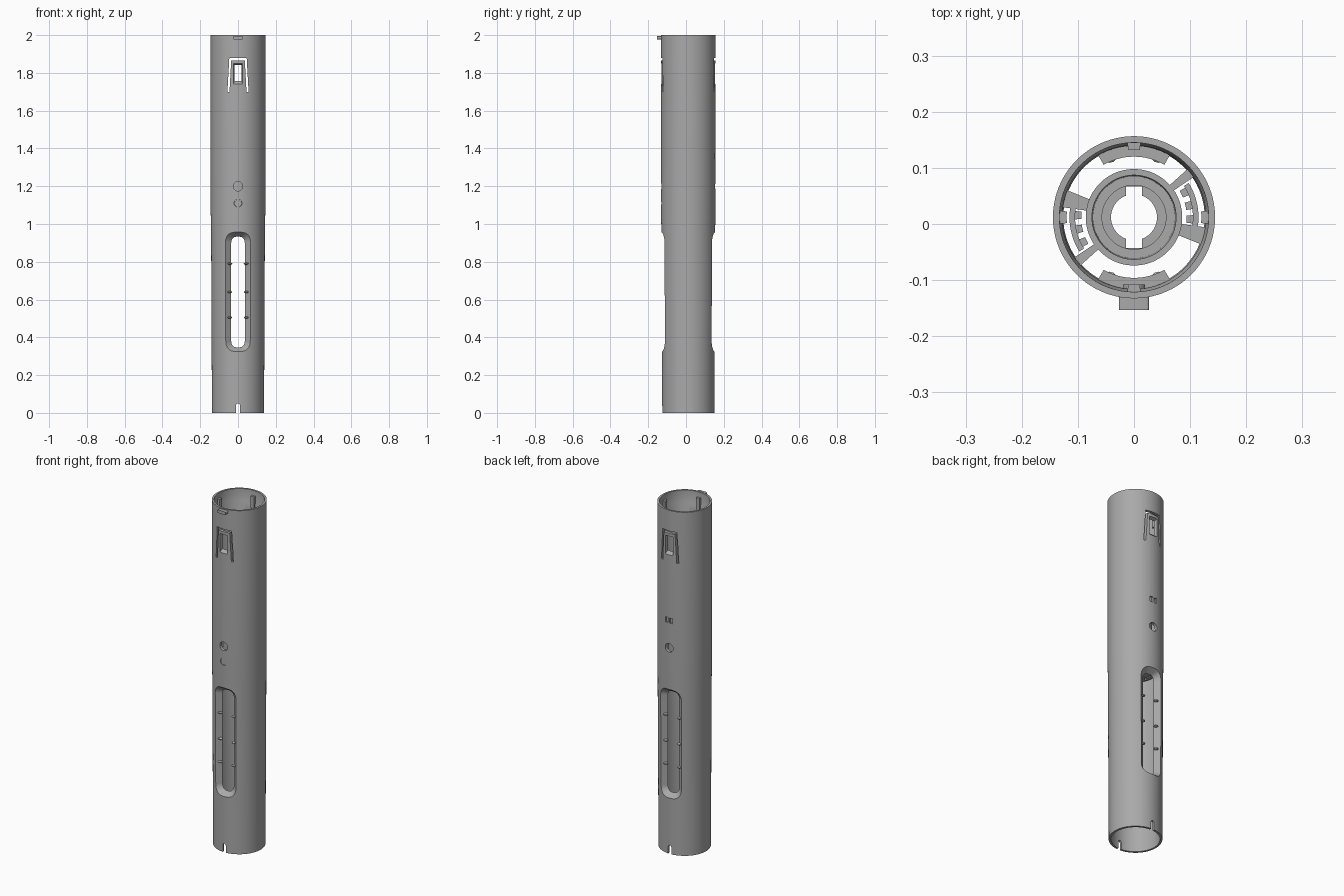
import bpy, bmesh, math
from mathutils import Vector

if "Cube" in bpy.data.objects:
    bpy.data.objects.remove(bpy.data.objects["Cube"], do_unlink=True)

CY = 0.012  # the tube axis sits slightly behind the origin
grey = bpy.data.materials.new("plain grey")
grey.use_nodes = True
colour = (0.4, 0.4, 0.4, 1)
grey.diffuse_color = colour
grey.node_tree.nodes["Principled BSDF"].inputs["Base Color"].default_value = colour


def make(name, bm):
    bmesh.ops.recalc_face_normals(bm, faces=bm.faces)
    mesh = bpy.data.meshes.new(name)
    bm.to_mesh(mesh)
    bm.free()
    mesh.materials.append(grey)
    obj = bpy.data.objects.new(name, mesh)
    bpy.context.collection.objects.link(obj)
    return obj


def loft(bm, rings, closed=False):
    """Skin between rings of points, capping the ends unless closed."""
    loops = [[bm.verts.new(p) for p in ring] for ring in rings]
    n = len(loops[0])
    pairs = list(zip(loops, loops[1:]))
    if closed:
        pairs.append((loops[-1], loops[0]))
    else:
        bm.faces.new(loops[0])
        bm.faces.new(loops[-1])
    for a, b in pairs:
        for i in range(n):
            j = (i + 1) % n
            bm.faces.new((a[i], a[j], b[j], b[i]))


def lathe(name, profile, steps=96):
    """Revolve a closed radius/height profile about the tube axis."""
    bm = bmesh.new()
    rings = []
    for i in range(steps):
        a = math.tau * (i + 0.5) / steps
        rings.append([(r * math.cos(a), CY + r * math.sin(a), z) for r, z in profile])
    loft(bm, rings, closed=True)
    return make(name, bm)


def arc(name, r0, r1, mid, half, z0, z1, steps=16):
    """Curved block between two radii, angles in degrees."""
    bm = bmesh.new()
    rings = []
    for i in range(steps + 1):
        a = math.radians(mid - half + 2 * half * i / steps)
        rings.append([(r * math.cos(a), CY + r * math.sin(a), z)
                      for r, z in ((r0, z0), (r1, z0), (r1, z1), (r0, z1))])
    loft(bm, rings)
    return make(name, bm)


def prism(bm, side, d0, outline0, d1, outline1=None):
    """Prism along y, at depths d0 to d1 from the axis."""
    loft(bm, [[(x, CY + side * d, z) for x, z in o]
              for d, o in ((d0, outline0), (d1, outline1 or outline0))])


def box(x, w, z0, z1):
    return [(x - w, z0), (x + w, z0), (x + w, z1), (x - w, z1)]


def disc(z, r, n=28):
    return [(r * math.cos(math.tau * i / n), z + r * math.sin(math.tau * i / n))
            for i in range(n)]


def rounded(z, w, h, r, n=8):
    pts = []
    for k, (sx, sz) in enumerate(((1, 1), (-1, 1), (-1, -1), (1, -1))):
        for i in range(n + 1):
            a = math.pi / 2 * (k + i / n)
            pts.append((sx * (w - r) + r * math.cos(a), z + sz * (h - r) + r * math.sin(a)))
    return pts


def cut(obj, cutter):
    mod = obj.modifiers.new("cut", "BOOLEAN")
    mod.operation, mod.solver, mod.object = "DIFFERENCE", "EXACT", cutter
    bpy.context.view_layer.objects.active = obj
    bpy.ops.object.modifier_apply(modifier=mod.name)


# main tube, stepped inside the mouth
parts = []
tube = lathe("tube_body", [(0.138, 0), (0.1425, 0.98), (0.1445, 1.05), (0.1445, 2),
                           (0.133, 2), (0.132, 1.93), (0.128, 1.92), (0.126, 0)])
parts.append(tube)

# thick inner frames behind the two long windows
frames = [arc(name, 0.108, 0.13, mid, 30, 0.30, 0.99)
          for name, mid in (("front_window_frame", 270), ("back_window_frame", 90))]
parts += frames

# cutters for windows, latches, slots and holes
bm = bmesh.new()
latch_half = [(0.056, 1.70), (0.046, 1.88)]
latch_inner = [(0.036, 1.866), (0.045, 1.70)]
mirror = lambda pts: [(-x, z) for x, z in reversed(pts)]
latch = mirror(latch_half[::-1])[::-1]
latch = ([(-0.056, 1.70), (-0.046, 1.88), (0.046, 1.88), (0.056, 1.70)]
         + [(0.045, 1.70), (0.036, 1.866), (-0.036, 1.866), (-0.045, 1.70)])
slot = [(-0.01, -0.02), (0.01, -0.02), (0.01, 0.042), (0.005, 0.05),
        (-0.005, 0.05), (-0.01, 0.042)]
for side in (-1, 1):
    prism(bm, side, 0.09, rounded(0.64, 0.02, 0.28, 0.018),
          0.16, rounded(0.64, 0.113, 0.33, 0.07))
    prism(bm, side, 0.10, latch, 0.17)
    prism(bm, side, 0.124, box(0, 0.019, 1.76, 1.84), 0.15, box(0, 0.026, 1.735, 1.852))
    prism(bm, side, 0.10, slot, 0.17)
    prism(bm, side, 0.10, disc(1.2, 0.025), 0.17)
prism(bm, -1, 0.10, disc(1.11, 0.021), 0.17)
for x in (-0.014, 0.014):
    prism(bm, 1, 0.136, box(x, 0.009, 1.345, 1.375), 0.17)
cutter = make("opening_cutter", bm)
cutter.hide_render = True
for obj in [tube] + frames:
    cut(obj, cutter)
bpy.data.objects.remove(cutter, do_unlink=True)

# round button in the lower front hole
bm = bmesh.new()
prism(bm, -1, 0.12, disc(1.11, 0.02), 0.141)
parts.append(make("front_button", bm))

# locating tab at the mouth
bm = bmesh.new()
prism(bm, -1, 0.135, rounded(1.986, 0.027, 0.009, 0.005), 0.165)
parts.append(make("front_tab", bm))

# small ridges along the window bevels
bm = bmesh.new()
for side in (-1, 1):
    for x in (-0.044, 0.044):
        for z in (0.505, 0.64, 0.79):
            ball = bmesh.ops.create_uvsphere(bm, u_segments=12, v_segments=8, radius=1)
            for v in ball["verts"]:
                v.co = Vector((x + 0.014 * v.co.x, CY + side * 0.11 + 0.013 * v.co.y,
                               z + 0.006 * v.co.z))
parts.append(make("window_ridges", bm))

# guide ribs inside the mouth
for i, name in enumerate(("left", "back", "right", "front")):
    parts.append(arc(name + "_guide_rib", 0.12, 0.134, 90 * i, 5, 1.9, 1.97, 4))

# inner hub with a stepped floor and notched centre hole
hub = lathe("inner_hub", [(0.086, 1.0), (0.086, 1.4), (0.075, 1.4), (0.073, 1.1),
                          (0.057, 1.1), (0.057, 1.04), (0.041, 1.04), (0.041, 1.0)], 64)
bm = bmesh.new()
bmesh.ops.create_cube(bm, size=1)
for v in bm.verts:
    v.co = Vector((0.028 * v.co.x, CY + 0.11 * v.co.y, 1.02 + 0.1 * v.co.z))
notch = make("notch_cutter", bm)
notch.hide_render = True
cut(hub, notch)
bpy.data.objects.remove(notch, do_unlink=True)
parts.append(hub)

# spokes, clips and stepped teeth holding the hub, in opposite pairs
for name, turn in (("left", 0), ("right", 180)):
    parts.append(arc(name + "_spoke", 0.083, 0.13, turn + 38, 4, 1.0, 1.4, 4))
    parts.append(arc(name + "_clip", 0.083, 0.13, turn - 15, 7, 1.0, 1.3, 4))
    parts.append(arc(name + "_toothed_wall", 0.105, 0.115, turn + 12, 20, 1.0, 1.3))
    for k in range(3):
        parts.append(arc(f"{name}_tooth_{k + 1}", 0.094, 0.107, turn - 2 + 14 * k, 4,
                         1.0, 1.2, 4))

# smooth round surfaces, keep edges crisp
bpy.ops.object.select_all(action="DESELECT")
for obj in parts:
    obj.select_set(True)
bpy.context.view_layer.objects.active = tube
bpy.ops.object.shade_smooth_by_angle(angle=math.radians(30))
